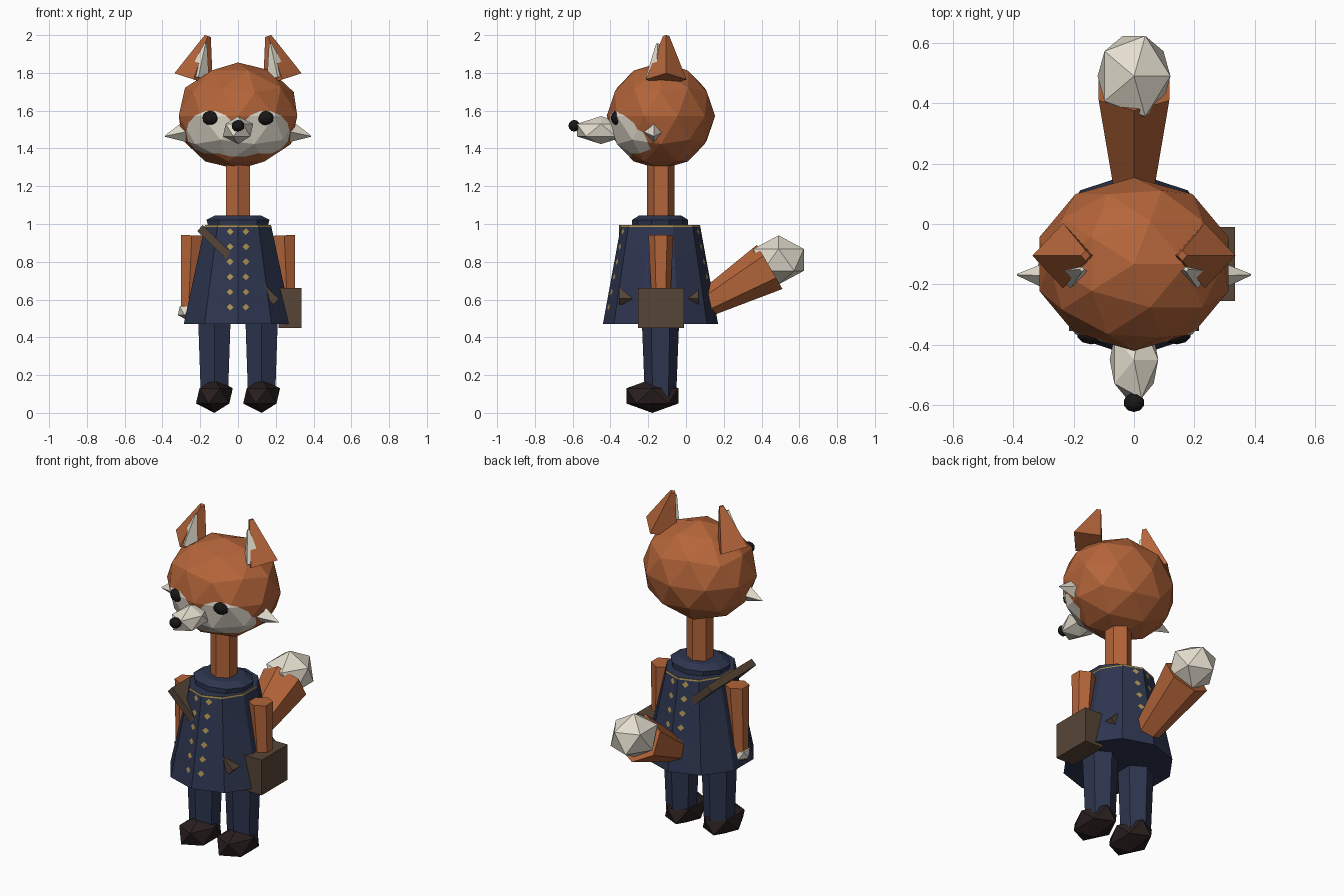
import bpy, bmesh, math
from mathutils import Vector, Matrix

if "Cube" in bpy.data.objects:
    bpy.data.objects.remove(bpy.data.objects["Cube"])


def material(name, rgb):
    m = bpy.data.materials.new(name)
    m.diffuse_color = (*rgb, 1)
    m.use_nodes = True
    m.node_tree.nodes["Principled BSDF"].inputs["Base Color"].default_value = m.diffuse_color
    return m


ORANGE = material("orange_fur", (0.46, 0.13, 0.042))
WHITE = material("cream_fur", (0.78, 0.73, 0.62))
NAVY = material("navy_cloth", (0.027, 0.036, 0.078))
GOLD = material("gold_trim", (0.42, 0.29, 0.08))
BROWN = material("brown_leather", (0.095, 0.060, 0.038))
BOOT = material("dark_boot", (0.022, 0.013, 0.013))
BLACK = material("black", (0.010, 0.008, 0.008))


def finish(name, bm, *mats):
    """Turn a bmesh into a flat shaded object."""
    me = bpy.data.meshes.new(name)
    bm.to_mesh(me)
    bm.free()
    for m in mats:
        me.materials.append(m)
    ob = bpy.data.objects.new(name, me)
    bpy.context.collection.objects.link(ob)
    return ob


def ico(centre, radii, level=1):
    bm = bmesh.new()
    bmesh.ops.create_icosphere(bm, subdivisions=level, radius=1)
    bm.transform(Matrix.Translation(centre) @ Matrix.Diagonal((*radii, 1)))
    return bm


def box(centre, size, turn=0):
    bm = bmesh.new()
    bmesh.ops.create_cube(bm, size=1)
    bm.transform(Matrix.Translation(centre) @ Matrix.Rotation(turn, 4, 'Y')
                 @ Matrix.Diagonal((*size, 1)))
    return bm


def loft(sides, rings):
    """Capped tube through rings of (centre, radius u, radius v)."""
    bm = bmesh.new()
    d = (Vector(rings[-1][0]) - Vector(rings[0][0])).normalized()
    u = Vector((0, 1, 0)) if abs(d.x) > 0.9 else Vector((1, 0, 0))
    u = (u - d * u.dot(d)).normalized()
    v = d.cross(u)
    loops = []
    for c, ru, rv in rings:
        angles = [2 * math.pi * i / sides for i in range(sides)]
        loops.append([bm.verts.new(Vector(c) + u * ru * math.sin(a) + v * rv * math.cos(a))
                      for a in angles])
    for a, b in zip(loops, loops[1:]):
        for i in range(sides):
            j = (i + 1) % sides
            bm.faces.new((a[i], a[j], b[j], b[i]))
    bm.faces.new(loops[0])
    bm.faces.new(loops[-1])
    bmesh.ops.recalc_face_normals(bm, faces=bm.faces)
    return bm


def paint(bm, side, x, z, rx, rz, n, index):
    """Cut an n-sided oval into the faces on one y side and give it a material."""
    bm.normal_update()
    faces = [f for f in bm.faces if f.normal.y * side > 0.1]
    pts = [Vector((x + rx * math.cos(2 * math.pi * i / n), 0,
                   z + rz * math.sin(2 * math.pi * i / n))) for i in range(n)]
    for p, q in zip(pts, pts[1:] + pts[:1]):
        e = q - p
        no = Vector((e.z, 0, -e.x)).normalized()
        geom = set(faces)
        for f in faces:
            geom.update(f.edges)
            geom.update(f.verts)
        res = bmesh.ops.bisect_plane(bm, geom=list(geom), dist=1e-5,
                                     plane_co=p, plane_no=no)
        faces = [f for f in res["geom"] if isinstance(f, bmesh.types.BMFace)
                 and (f.calc_center_median() - p).dot(no) < 0]
    for f in faces:
        f.material_index = index


# head with pale cheek mask
bm = ico((0, -0.133, 1.572), (0.33, 0.287, 0.283), 2)
for x, z, rx, rz in ((-0.145, 1.485, 0.13, 0.115), (0.145, 1.485, 0.13, 0.115),
                     (0, 1.44, 0.17, 0.085)):
    paint(bm, -1, x, z, rx, rz, 14, 1)
finish("head", bm, ORANGE, WHITE)

# snout and nose
finish("snout", ico((0, -0.45, 1.497), (0.09, 0.15, 0.074)), WHITE)
finish("nose", ico((0, -0.592, 1.52), (0.035, 0.031, 0.031), 2), BLACK)

# neck
finish("neck", loft(6, [((0, -0.133, 0.98), 0.073, 0.073),
                        ((0, -0.133, 1.36), 0.073, 0.073)]), ORANGE)

# coat with gold neckline and buttons, front and back
bm = loft(10, [((0, -0.135, 0.47), 0.302, 0.305),
               ((0, -0.135, 0.984), 0.186, 0.211),
               ((0, -0.135, 0.994), 0.184, 0.209)])
for f in bm.faces:
    if f.calc_center_median().z > 0.98 and abs(f.normal.z) < 0.9:
        f.material_index = 1
for side in (-1, 1):
    for row in range(6):
        for x in (-0.042, 0.042):
            paint(bm, side, x, 0.56 + 0.08 * row, 0.018, 0.018, 4, 1)
finish("coat", bm, NAVY, GOLD)
finish("collar", loft(10, [((0, -0.137, 0.985), 0.165, 0.148),
                           ((0, -0.137, 1.022), 0.175, 0.148),
                           ((0, -0.137, 1.046), 0.125, 0.11)]), NAVY)

# strap running through the coat, and the bag at the right hip
finish("strap", box((0, -0.145, 0.784), (0.56, 0.42, 0.042), math.radians(44)), BROWN)
finish("bag", box((0.275, -0.132, 0.555), (0.12, 0.245, 0.21)), BROWN)

# paired parts
for s, tag in ((-1, "left"), (1, "right")):
    finish(f"eye_{tag}", ico((s * 0.142, -0.363, 1.562), (0.048, 0.036, 0.04), 2), BLACK)
    finish(f"ear_{tag}", loft(4, [((s * 0.235, -0.105, 1.765), 0.107, 0.108),
                                  ((s * 0.16, -0.105, 1.995), 0.017, 0.017)]), ORANGE)
    finish(f"inner_ear_{tag}", loft(4, [((s * 0.21, -0.158, 1.775), 0.058, 0.055),
                                        ((s * 0.172, -0.15, 1.955), 0.008, 0.008)]), WHITE)
    finish(f"cheek_tuft_{tag}", loft(4, [((s * 0.265, -0.172, 1.49), 0.056, 0.063),
                                         ((s * 0.387, -0.168, 1.465), 0.003, 0.003)]), WHITE)
    finish(f"arm_{tag}", loft(6, [((s * 0.262, -0.133, 0.54), 0.047, 0.047),
                                  ((s * 0.245, -0.133, 0.94), 0.066, 0.066)]), ORANGE)
    finish(f"hand_{tag}", ico((s * 0.268, -0.135, 0.54), (0.056, 0.054, 0.05)), WHITE)
    finish(f"leg_{tag}", loft(6, [((s * 0.125, -0.135, 0.09), 0.083, 0.083),
                                  ((s * 0.125, -0.135, 0.52), 0.1, 0.1)]), NAVY)
    finish(f"boot_{tag}", ico((s * 0.125, -0.178, 0.09), (0.109, 0.162, 0.09)), BOOT)

# tail flaring out to a pale tip
finish("tail", loft(6, [((0, 0.053, 0.548), 0.062, 0.062),
                        ((0, 0.443, 0.773), 0.135, 0.135)]), ORANGE)
finish("tail_tip", ico((0, 0.49, 0.81), (0.135, 0.157, 0.13)), WHITE)
